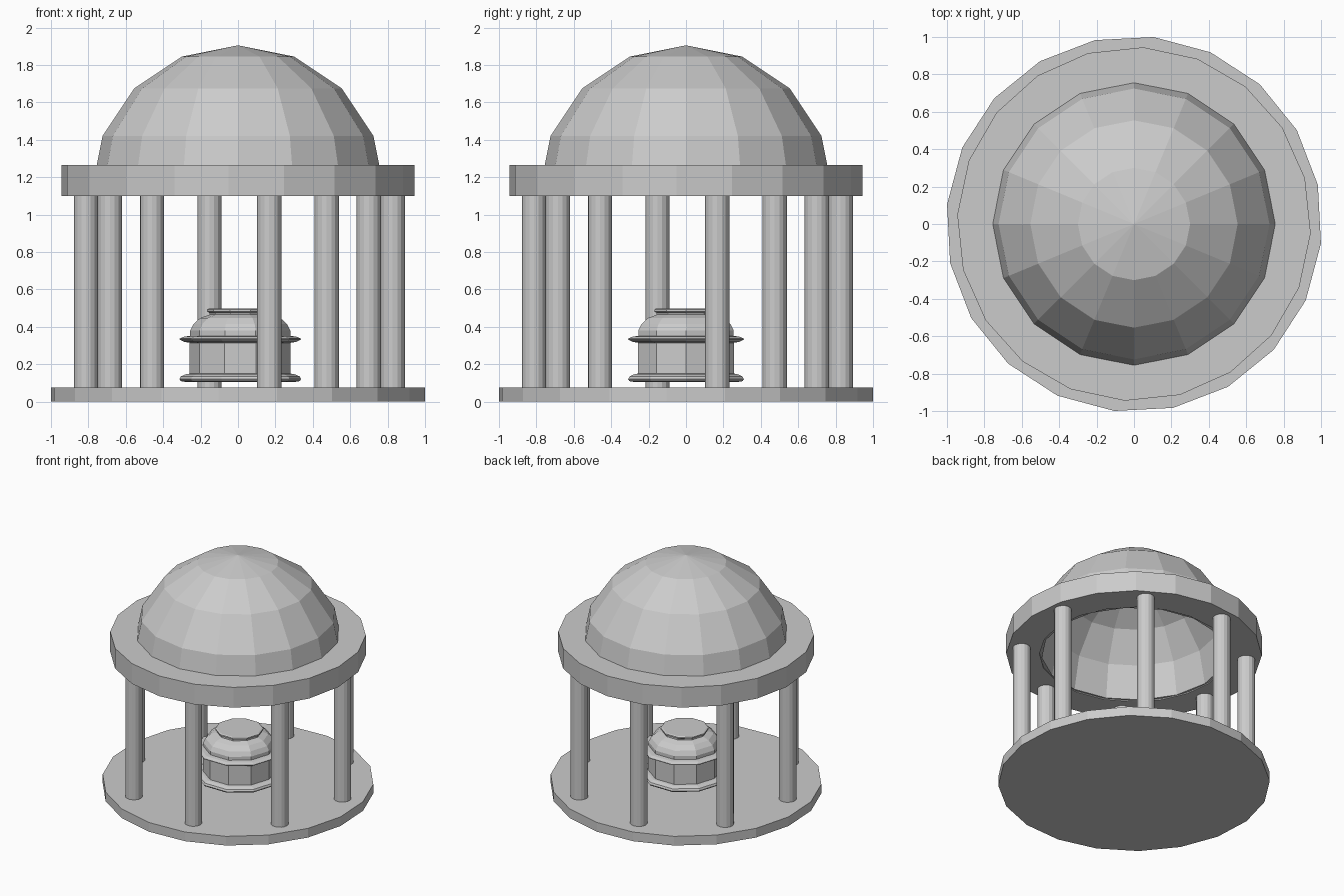
import bpy, bmesh, math

cube = bpy.data.objects.get("Cube")
if cube:
    bpy.data.objects.remove(cube, do_unlink=True)

# One plain stone colour
stone = bpy.data.materials.new("grey stone")
stone.use_nodes = True
COLOUR = (0.6, 0.6, 0.6, 1)
stone.diffuse_color = COLOUR
stone.node_tree.nodes["Principled BSDF"].inputs["Base Color"].default_value = COLOUR


def lathe(name, profile, sides, turn=0, centre=(0, 0), closed=False):
    """Revolve (radius, height) points; radius zero becomes a pole."""
    bm = bmesh.new()
    rings = []
    for r, z in profile:
        if r < 1e-6:
            rings.append([bm.verts.new((0, 0, z))] * sides)
            continue
        angles = [math.radians(turn) + math.tau * i / sides for i in range(sides)]
        rings.append([bm.verts.new((r * math.cos(a), r * math.sin(a), z)) for a in angles])
    pairs = list(zip(rings, rings[1:]))
    if closed:
        pairs.append((rings[-1], rings[0]))
    for low, high in pairs:
        for i in range(sides):
            j = (i + 1) % sides
            corners = list(dict.fromkeys((low[i], low[j], high[j], high[i])))
            if len(corners) > 2:  # two poles in a row need no face
                bm.faces.new(corners)
    if not closed:
        for ring in (rings[0], rings[-1]):
            bm.faces.new(ring)
    bmesh.ops.recalc_face_normals(bm, faces=bm.faces)
    mesh = bpy.data.meshes.new(name)
    bm.to_mesh(mesh)
    bm.free()
    mesh.materials.append(stone)
    obj = bpy.data.objects.new(name, mesh)
    obj.location = (*centre, 0)
    bpy.context.collection.objects.link(obj)


# Floor slab
lathe("floor_slab", [(1.005, 0), (1.005, 0.075)], 20, turn=12)

# Ring beam, open in the middle
lathe("ring_beam", [(0.7, 1.1), (0.946, 1.1), (0.946, 1.265), (0.7, 1.265)],
      20, turn=15, closed=True)


# Hollow dome: outer shell up to the crown, inner shell back down
def arc(radius, base):
    steps = [math.radians(22.5 * i) for i in range(5)]
    return [(radius * math.cos(a), base + radius * math.sin(a)) for a in steps]


# The shells are separate islands, so each is wound outward from the solid
lathe("dome", arc(0.784, 1.121) + arc(0.684, 1.105)[::-1], 16, closed=True)

# Eight round columns
for i in range(8):
    a = math.radians(11 + 45 * i)
    spot = (0.007 + 0.835 * math.cos(a), 0.007 + 0.835 * math.sin(a))
    lathe(f"column_{i + 1}", [(0.065, 0.07), (0.065, 1.105)], 16, centre=spot)

# Central urn with two flanges, rounded shoulder and rim
urn = [(0.29, 0.105), (0.318, 0.11), (0.325, 0.12), (0.318, 0.135), (0.29, 0.147), (0.27, 0.15),
       (0.27, 0.315), (0.3, 0.32), (0.325, 0.332), (0.325, 0.337), (0.3, 0.348), (0.268, 0.352),
       (0.268, 0.38), (0.25, 0.415), (0.215, 0.447), (0.165, 0.465),
       (0.165, 0.475), (0.178, 0.482), (0.178, 0.493), (0.168, 0.498)]
lathe("urn", urn, 10, centre=(0.012, 0))
